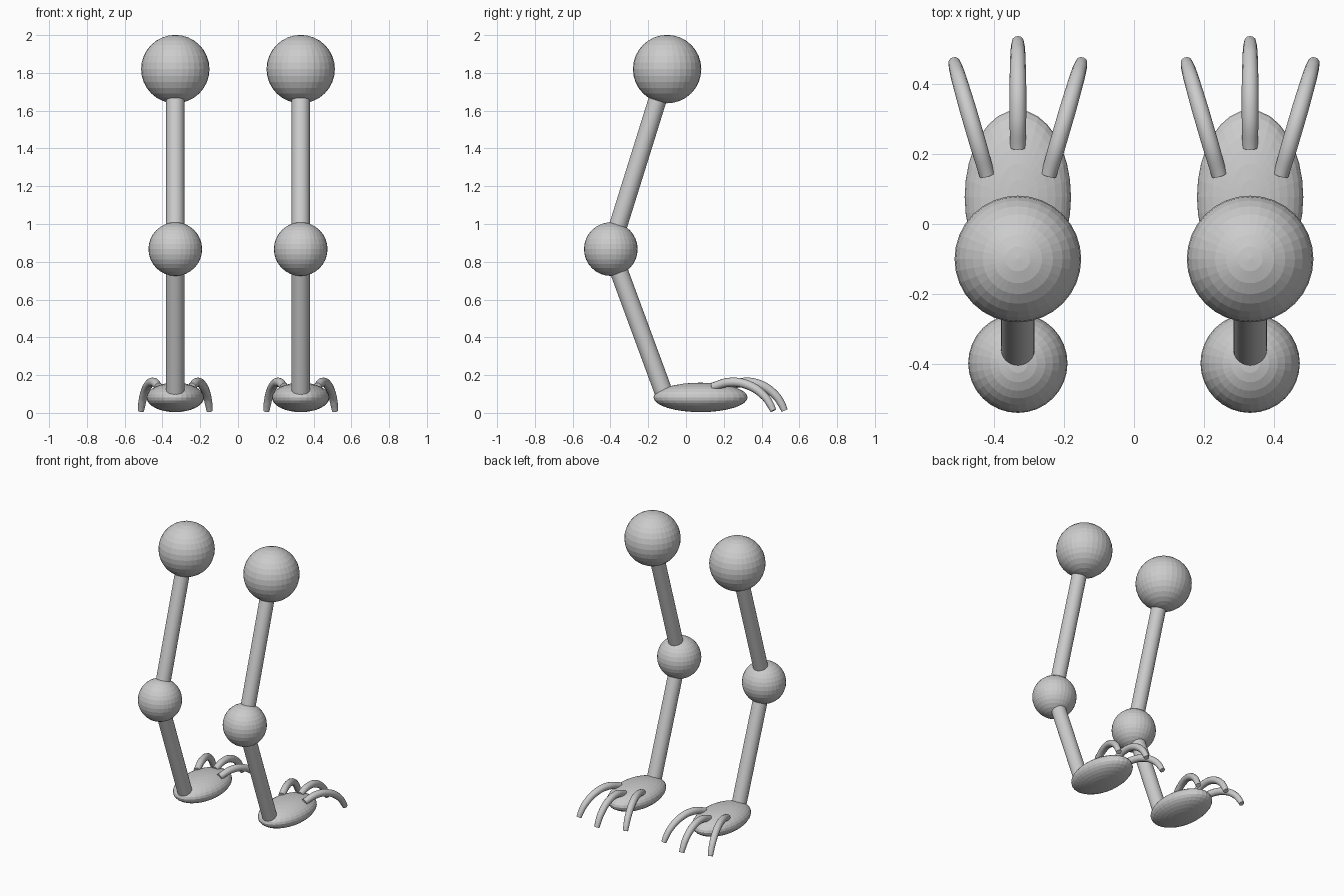
import bpy
from mathutils import Vector

if "Cube" in bpy.data.objects:
    bpy.data.objects.remove(bpy.data.objects["Cube"])


def ball(name, loc, radii):
    bpy.ops.mesh.primitive_uv_sphere_add(segments=32, ring_count=16, radius=1, location=loc)
    o = bpy.context.object
    o.name = name
    o.scale = radii
    return o


def rod(name, a, b, r):
    a, b = Vector(a), Vector(b)
    d = b - a
    bpy.ops.mesh.primitive_cylinder_add(vertices=32, radius=r, depth=d.length, location=(a + b) / 2)
    o = bpy.context.object
    o.name = name
    o.rotation_euler = d.to_track_quat('Z', 'Y').to_euler()
    bpy.ops.object.shade_smooth_by_angle()
    return o


def toe(name, pts):
    # pts: (x, y, z, radius) along the arched toe
    cu = bpy.data.curves.new(name, 'CURVE')
    cu.dimensions = '3D'
    cu.bevel_depth = 1.0
    cu.bevel_resolution = 4
    cu.resolution_u = 8
    cu.use_fill_caps = True
    sp = cu.splines.new('BEZIER')
    sp.bezier_points.add(len(pts) - 1)
    for bp, (x, y, z, r) in zip(sp.bezier_points, pts):
        bp.co = (x, y, z)
        bp.radius = r
        bp.handle_left_type = bp.handle_right_type = 'AUTO'
    o = bpy.data.objects.new(name, cu)
    bpy.context.collection.objects.link(o)
    return o


# arched toe profile: fraction along length, height, radius
ARCH = [(0.0, 0.138, 0.022), (0.28, 0.162, 0.024), (0.58, 0.148, 0.024),
        (0.85, 0.090, 0.022), (0.95, 0.045, 0.020), (1.0, 0.012, 0.017)]

for side, s in (("left", -1), ("right", 1)):
    x = 0.332 * s
    hip, knee = (x, -0.10, 1.82), (x, -0.398, 0.867)

    # joints and leg rods
    ball(side + "_hip_joint", hip, (0.181,) * 3)
    ball(side + "_knee_joint", knee, (0.142,) * 3)
    rod(side + "_upper_leg", hip, knee, 0.048)
    rod(side + "_lower_leg", knee, (x, -0.115, 0.10), 0.048)

    # foot pad
    ball(side + "_foot", (x, 0.077, 0.082), (0.152, 0.249, 0.078))

    # three splayed toes
    for label, a, b in (("inner", (-0.088 * s, 0.14), (-0.182 * s, 0.462)),
                        ("middle", (0, 0.218), (0, 0.522)),
                        ("outer", (0.088 * s, 0.14), (0.182 * s, 0.462))):
        toe(f"{side}_{label}_toe",
            [(x + a[0] + (b[0] - a[0]) * t, a[1] + (b[1] - a[1]) * t, z, r)
             for t, z, r in ARCH])
